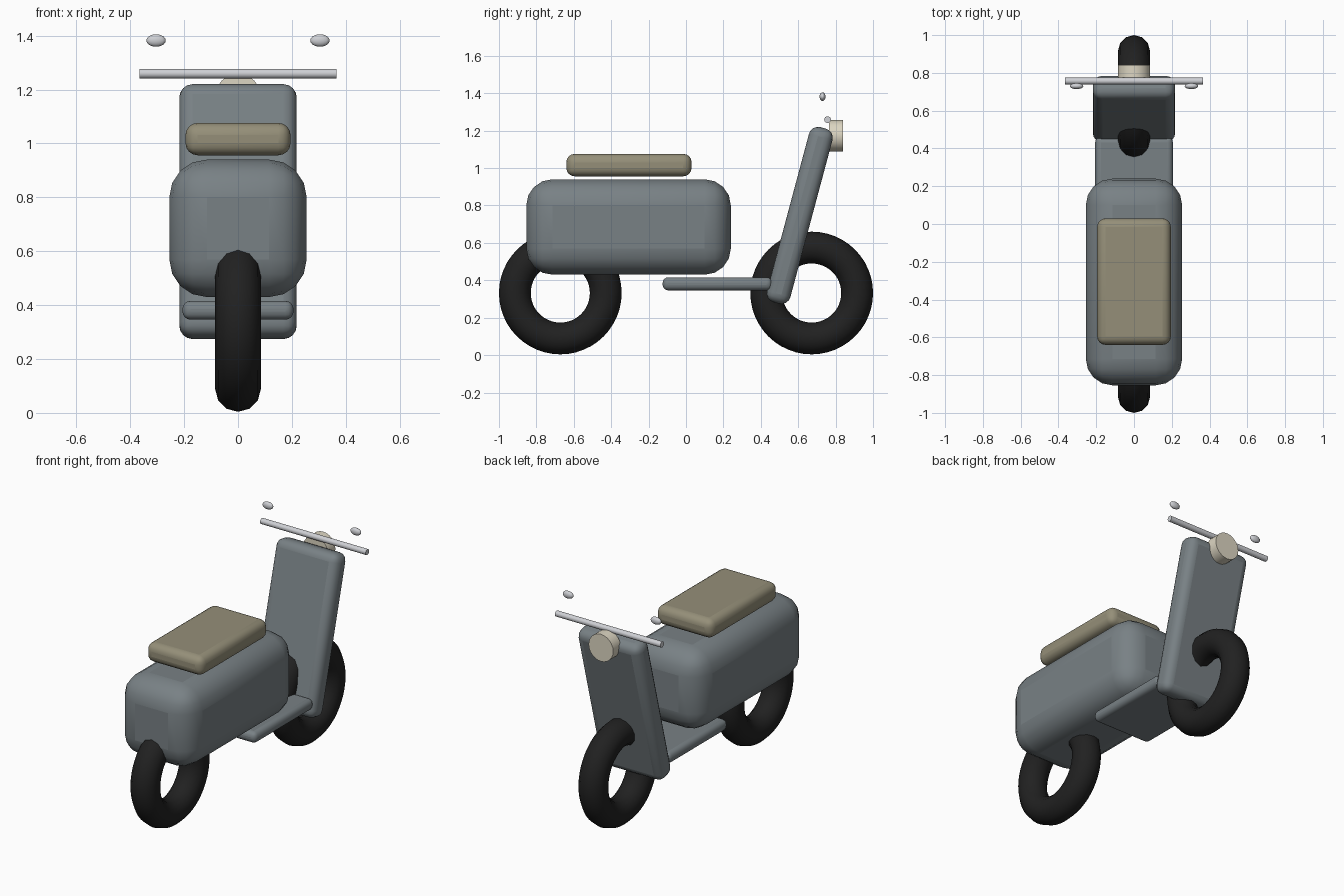
import bpy
from math import radians

cube = bpy.data.objects.get("Cube")
if cube:
    bpy.data.objects.remove(cube, do_unlink=True)


def make_material(name, rgb):
    mat = bpy.data.materials.new(name)
    mat.use_nodes = True
    mat.diffuse_color = (*rgb, 1)
    mat.node_tree.nodes["Principled BSDF"].inputs["Base Color"].default_value = (*rgb, 1)
    return mat


paint = make_material("grey_paint", (0.19, 0.22, 0.235))
leather = make_material("tan_leather", (0.30, 0.275, 0.19))
rubber = make_material("black_rubber", (0.015, 0.015, 0.015))
metal = make_material("silver_metal", (0.62, 0.63, 0.66))
cream = make_material("cream_lamp", (0.72, 0.67, 0.54))


def finish(name, mat, smooth_angle=40):
    obj = bpy.context.object
    obj.name = name
    obj.data.materials.append(mat)
    bpy.ops.object.transform_apply(location=False, rotation=False, scale=True)
    bpy.ops.object.shade_smooth_by_angle(angle=radians(smooth_angle))
    return obj


def rounded_box(name, mat, location, size, radius, segments, tilt=0):
    bpy.ops.mesh.primitive_cube_add(size=1, location=location, rotation=(radians(tilt), 0, 0))
    bpy.context.object.scale = size
    obj = finish(name, mat)
    bevel = obj.modifiers.new("rounding", "BEVEL")
    bevel.width = radius
    bevel.segments = segments
    return obj


def cylinder(name, mat, location, radius, length, rotation, sides):
    bpy.ops.mesh.primitive_cylinder_add(vertices=sides, radius=radius, depth=length,
                                        location=location, rotation=rotation)
    return finish(name, mat)


# Painted body, seat, floorboard and leaning leg shield
rounded_box("body", paint, (0, -0.307, 0.685), (0.51, 1.094, 0.51), 0.14, 4)
rounded_box("seat", leather, (0, -0.305, 1.016), (0.39, 0.67, 0.12), 0.045, 4)
rounded_box("floorboard", paint, (0, 0.168, 0.381), (0.412, 0.586, 0.07), 0.03, 4)
rounded_box("leg_shield", paint, (0, 0.608, 0.747), (0.436, 0.969, 0.13)[::1] and (0.436, 0.13, 0.969),
            0.05, 4, tilt=-15)

# Tyres
for name, y in (("rear_wheel", -0.672), ("front_wheel", 0.672)):
    bpy.ops.mesh.primitive_torus_add(major_segments=48, minor_segments=12,
                                     major_radius=0.243, minor_radius=0.085,
                                     location=(0, y, 0.332), rotation=(0, radians(90), 0))
    finish(name, rubber, 60)

# Handlebar and headlight
cylinder("handlebar", metal, (0, 0.757, 1.259), 0.018, 0.73, (0, radians(90), 0), 16)
cylinder("headlight", cream, (0, 0.803, 1.173), 0.085, 0.075, (radians(90), 0, 0), 24)

# Mirrors
for side, x in (("left", 0.304), ("right", -0.304)):
    bpy.ops.mesh.primitive_uv_sphere_add(segments=16, ring_count=10, radius=1,
                                         location=(x, 0.73, 1.382))
    bpy.context.object.scale = (0.036, 0.016, 0.023)
    finish(side + "_mirror", metal, 60)
